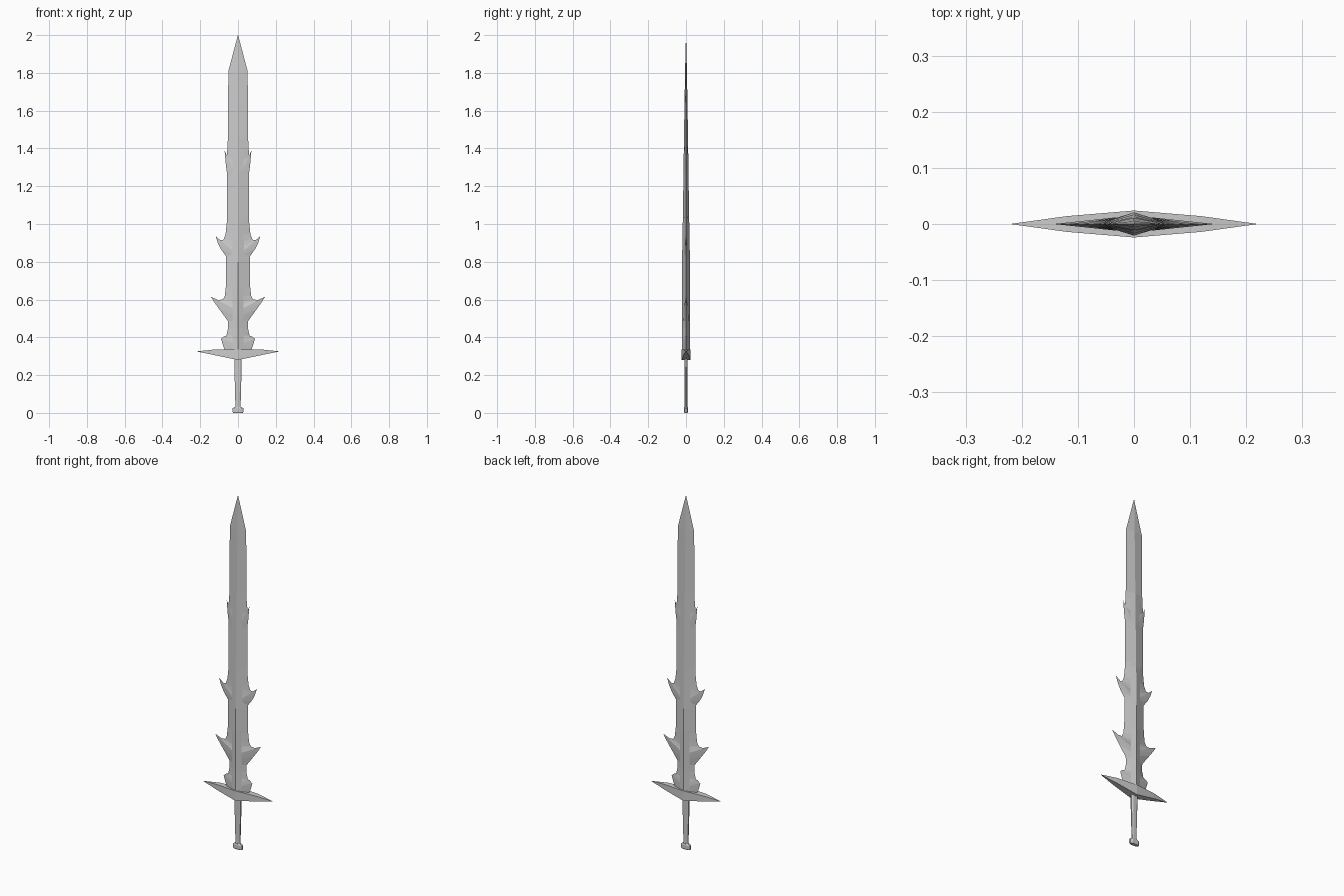
import bpy, bmesh, math


def make(name, build):
    bm = bmesh.new()
    build(bm)
    bmesh.ops.remove_doubles(bm, verts=bm.verts, dist=1e-5)
    bmesh.ops.recalc_face_normals(bm, faces=bm.faces)
    me = bpy.data.meshes.new(name)
    bm.to_mesh(me)
    bm.free()
    ob = bpy.data.objects.new(name, me)
    bpy.context.collection.objects.link(ob)
    return ob


def loft(name, rings):
    """Skin a list of equal-length rings and cap both ends."""
    def build(bm):
        vs = [[bm.verts.new(p) for p in r] for r in rings]
        for a, b in zip(vs, vs[1:]):
            for i in range(len(a)):
                j = (i + 1) % len(a)
                bm.faces.new((a[i], a[j], b[j], b[i]))
        bm.faces.new(vs[0])
        bm.faces.new(vs[-1])
    return make(name, build)


def diamond(z, w, t):
    return [(w, 0, z), (0, t, z), (-w, 0, z), (0, -t, z)]


def octagon(z, w, t):
    return [(x * w, y * t, z) for x, y in
            ((1, .5), (.6, 1), (-.6, 1), (-1, .5), (-1, -.5), (-.6, -1), (.6, -1), (1, -.5))]


# Blade: diamond section, tapering to the point
loft("blade", [diamond(*s) for s in (
    (0.32, 0.06, 0.021), (0.45, 0.052, 0.021), (0.50, 0.055, 0.021), (0.66, 0.064, 0.021),
    (0.80, 0.063, 0.021), (1.02, 0.058, 0.017), (1.28, 0.058, 0.013), (1.45, 0.054, 0.011),
    (1.81, 0.051, 0.005), (2.0, 0.0005, 0.0003))])


def barb(name, pts, t):
    """Sharp-edged barb on both sides; pts = (outer x, outer z, root z)."""
    def build(bm):
        for sx in (1, -1):
            edge = [bm.verts.new((sx * x, 0, z)) for x, z, _ in pts]
            for sy in (1, -1):
                root = [bm.verts.new((sx * 0.03, sy * t, r)) for _, _, r in pts]
                for i in range(len(pts) - 1):
                    bm.faces.new((edge[i], edge[i + 1], root[i + 1], root[i]))
    return make(name, build)


# Barbs along the blade edges, from the guard upward
barb("base_flange", [(.07, .33, .33), (.08, .36, .35), (.09, .392, .37),
                     (.075, .405, .39), (.062, .407, .41), (.052, .45, .45)], 0.012)
barb("lower_barbs", [(.054, .487, .487), (.10, .55, .52), (.125, .585, .54), (.143, .614, .555),
                     (.105, .598, .575), (.08, .60, .59), (.07, .62, .62), (.064, .67, .67)], 0.012)
barb("middle_barbs", [(.06, .825, .825), (.09, .866, .84), (.107, .90, .85), (.118, .935, .86),
                      (.095, .914, .885), (.077, .917, .91), (.066, .945, .945), (.056, 1.04, 1.04)], 0.010)
barb("upper_barbs", [(.056, 1.25, 1.25), (.064, 1.31, 1.27), (.071, 1.388, 1.30),
                     (.061, 1.352, 1.345), (.055, 1.41, 1.41)], 0.007)

# Crossguard: pointed wings, deepest at the centre
guard = []
for x, lo, hi, y in ((-.217, .325, .326, .0005), (-.12, .305, .336, .014), (0, .28, .336, .024),
                     (.12, .305, .336, .014), (.217, .325, .326, .0005)):
    guard.append([(x, -y, lo), (x, y, lo), (x, y, hi), (x, -y, hi)])
loft("crossguard", guard)

# Grip and pommel
loft("grip", [octagon(*s) for s in (
    (0.02, .014, .007), (0.10, .015, .007), (0.19, .018, .007), (0.30, .020, .009))])
loft("pommel", [octagon(*s) for s in (
    (0, .026, .009), (0.006, .029, .011), (0.024, .029, .011), (0.032, .018, .009))])
